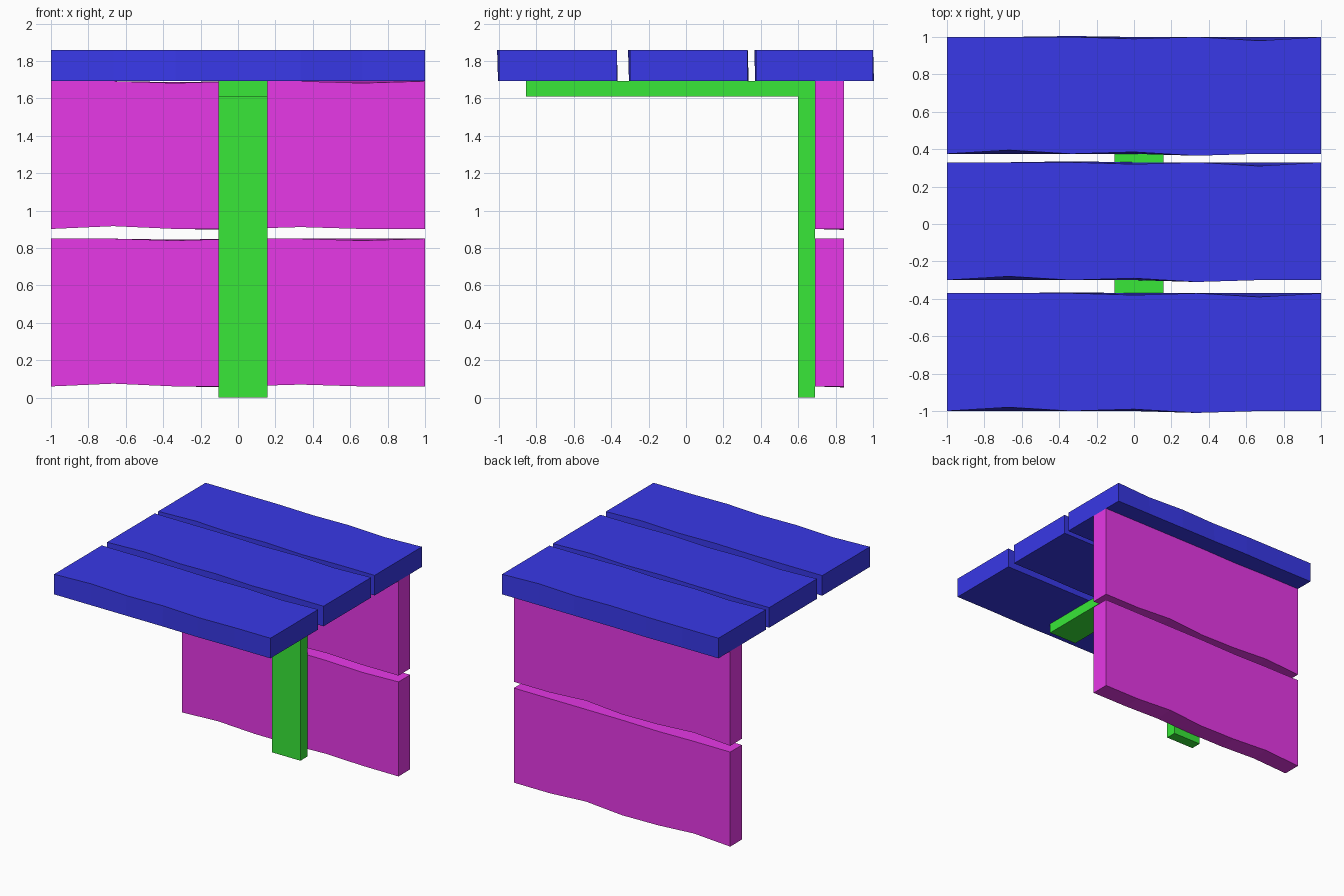
import bpy, bmesh

if "Cube" in bpy.data.objects:
    bpy.data.objects.remove(bpy.data.objects["Cube"])

XS = [-1 + i / 3 for i in range(7)]


def material(name, rgb):
    m = bpy.data.materials.new(name)
    m.diffuse_color = (*rgb, 1)
    m.use_nodes = True
    m.node_tree.nodes["Principled BSDF"].inputs["Base Color"].default_value = m.diffuse_color
    return m


def loft(name, sections, mat):
    """Skin a list of equal point loops and cap both ends."""
    bm = bmesh.new()
    rings = [[bm.verts.new(p) for p in s] for s in sections]
    n = len(rings[0])
    for a, b in zip(rings, rings[1:]):
        for i in range(n):
            j = (i + 1) % n
            bm.faces.new((a[i], a[j], b[j], b[i]))
    bm.faces.new(rings[0])
    bm.faces.new(rings[-1])
    bmesh.ops.recalc_face_normals(bm, faces=bm.faces)
    me = bpy.data.meshes.new(name)
    bm.to_mesh(me)
    bm.free()
    me.materials.append(mat)
    ob = bpy.data.objects.new(name, me)
    bpy.context.collection.objects.link(ob)
    return ob


def plank(name, low, high, near, far, waves, upright, mat):
    """Board along x; waves offset its four long edges at the inner stations."""
    corners = [(low, near), (low, far), (high, far), (high, near)]
    sections = []
    for i, x in enumerate(XS):
        ring = []
        for (w, t), wave in zip(corners, waves):
            w += wave[i - 1] if 0 < i < 6 else 0
            ring.append((x, t, w) if upright else (x, w, t))
        sections.append(ring)
    return loft(name, sections, mat)


blue = material("blue_wood", (0.04, 0.04, 0.8))
magenta = material("magenta_wood", (0.8, 0.04, 0.8))
green = material("green_frame", (0.04, 0.8, 0.04))

# Roof planks
roof_waves = [(0, 0, 0, -.005, 0), (.02, 0, .01, -.01, 0),
              (0, 0, -.01, 0, -.02), (0, .005, 0, 0, 0)]
for k, (a, b) in enumerate([(-1, -.37), (-.3, .33), (.375, 1)]):
    plank(f"roof_plank_{k + 1}", a, b, 1.692, 1.86, roof_waves, False, blue)

# Back wall planks
wall_waves = [(.015, 0, 0, .01, 0), (.02, 0, -.005, .02, 0),
              (0, -.005, 0, 0, 0), (0, -.01, 0, 0, -.01)]
for k, (a, b) in enumerate([(.06, .85), (.902, 1.692)]):
    plank(f"wall_plank_{k + 1}", a, b, .69, .845, wall_waves, True, magenta)

# L-shaped support: post and roof beam
profile = [(.6, 0), (.69, 0), (.69, 1.692), (-.855, 1.692), (-.855, 1.61), (.6, 1.61)]
loft("support_frame", [[(x, y, z) for y, z in profile] for x in (-.105, .157)], green)
